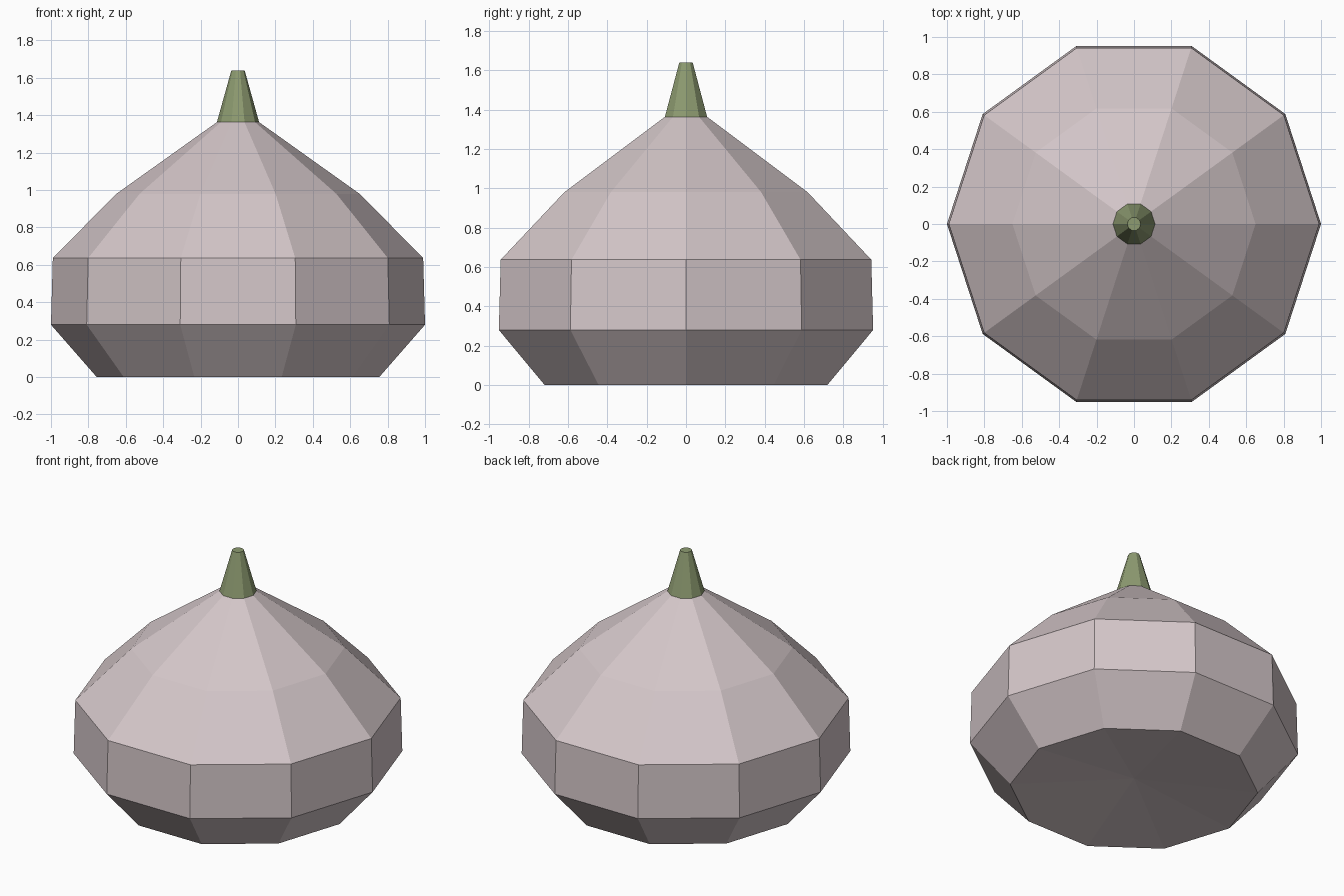
import bpy, bmesh, math

if "Cube" in bpy.data.objects:
    bpy.data.objects.remove(bpy.data.objects["Cube"])

SIDES = 10


def material(name, rgb):
    m = bpy.data.materials.new(name)
    m.diffuse_color = (*rgb, 1.0)
    m.use_nodes = True
    m.node_tree.nodes["Principled BSDF"].inputs["Base Color"].default_value = m.diffuse_color
    return m


def lathe(name, profile, mat):
    """Spin (radius, z) points into a flat-faced solid; radius 0 makes a pole."""
    bm = bmesh.new()
    rings = []
    for r, z in profile:
        if r == 0:
            rings.append([bm.verts.new((0, 0, z))] * SIDES)
        else:
            rings.append([bm.verts.new((r * math.cos(math.tau * i / SIDES),
                                        r * math.sin(math.tau * i / SIDES), z))
                          for i in range(SIDES)])
    for low, high in zip(rings, rings[1:]):
        for i in range(SIDES):
            j = (i + 1) % SIDES
            corners = dict.fromkeys([low[i], low[j], high[j], high[i]])
            bm.faces.new(list(corners))
    bmesh.ops.recalc_face_normals(bm, faces=bm.faces)
    mesh = bpy.data.meshes.new(name)
    bm.to_mesh(mesh)
    bm.free()
    mesh.materials.append(mat)
    obj = bpy.data.objects.new(name, mesh)
    bpy.context.collection.objects.link(obj)
    return obj


# Bulb body with a shallow dished underside
lathe("bulb", [(0, 0.07), (0.755, 0), (1.0, 0.28), (0.99, 0.637),
               (0.65, 0.98), (0.11, 1.365), (0, 1.42)],
      material("pale pink", (0.66, 0.57, 0.585)))

# Tapered stem sunk into the top of the bulb
lathe("stem", [(0, 1.355), (0.115, 1.355), (0.036, 1.638), (0, 1.638)],
      material("moss green", (0.27, 0.33, 0.165)))
